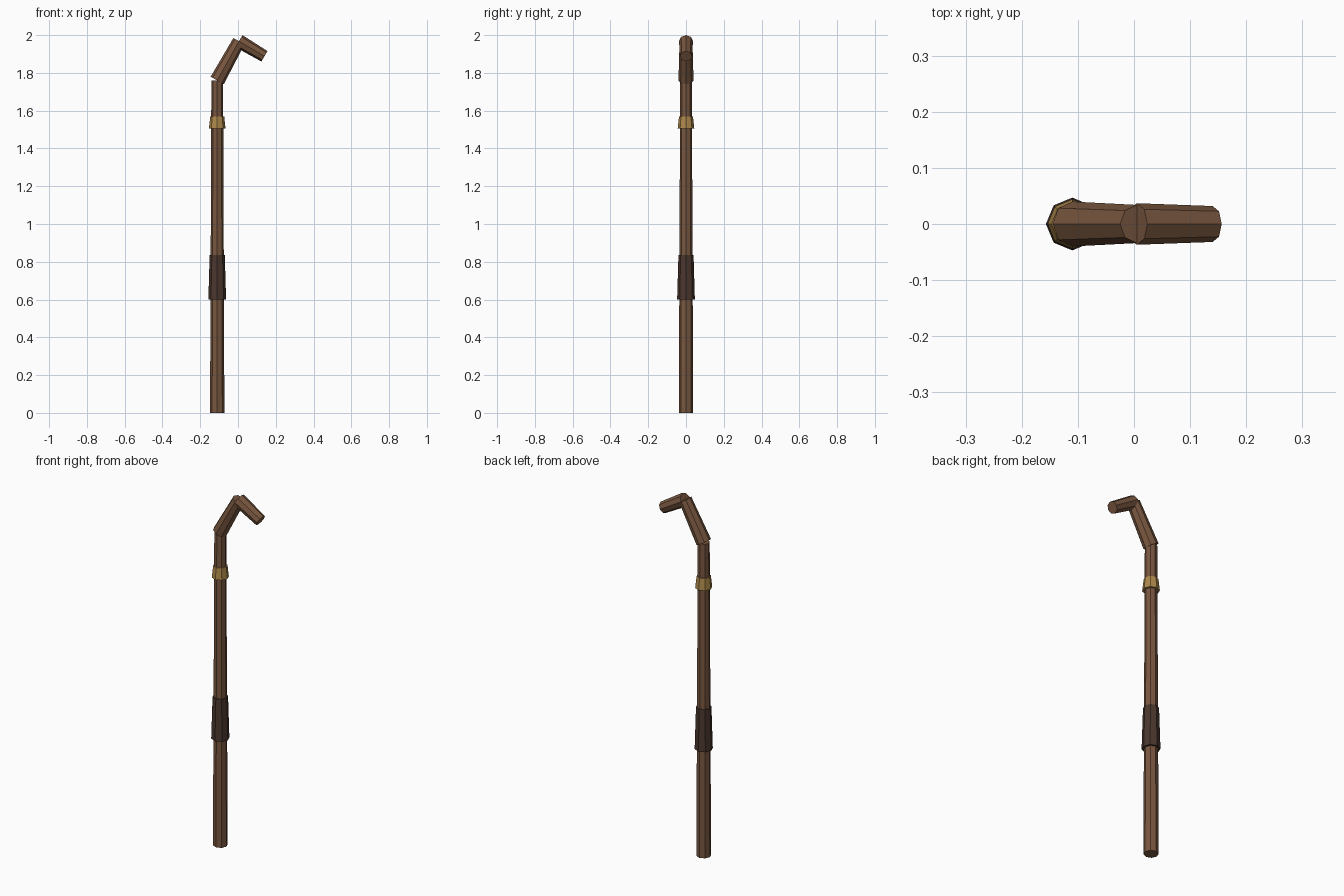
import bpy
from mathutils import Vector

if "Cube" in bpy.data.objects:
    bpy.data.objects.remove(bpy.data.objects["Cube"])


def material(name, rgb):
    m = bpy.data.materials.new(name)
    m.diffuse_color = (*rgb, 1)
    m.use_nodes = True
    m.node_tree.nodes["Principled BSDF"].inputs["Base Color"].default_value = m.diffuse_color
    return m


WOOD = material("wood", (0.19, 0.095, 0.05))
LEATHER = material("dark_leather", (0.07, 0.038, 0.027))
BRASS = material("brass", (0.42, 0.25, 0.07))


def tapered_rod(name, start, end, r0, r1, mat):
    """Eight-sided tapered cylinder between two points in the XZ plane."""
    a, b = Vector(start), Vector(end)
    axis = (b - a).normalized()
    side = Vector((0, 1, 0))
    bpy.ops.mesh.primitive_cone_add(vertices=8, radius1=r0, radius2=r1,
                                    depth=(b - a).length, location=(a + b) / 2)
    ob = bpy.context.object
    ob.rotation_euler = (0, side.cross(Vector((0, 0, 1))).angle(side.cross(axis)), 0)
    ob.name = name
    ob.data.materials.append(mat)
    return ob


X = -0.11  # shaft centre line
ELBOW = (0.005, 0, 1.968)

# Long straight shaft
tapered_rod("shaft", (X, 0, 0), (X, 0, 1.76), 0.038, 0.031, WOOD)
# Wrapped hand grip and metal collar
tapered_rod("grip_wrap", (X, 0, 0.60), (X, 0, 0.835), 0.047, 0.040, LEATHER)
tapered_rod("collar", (X, 0, 1.505), (X, 0, 1.57), 0.044, 0.037, BRASS)
# Bent crook in two pieces
tapered_rod("crook_rise", (X, 0, 1.76), ELBOW, 0.040, 0.034, WOOD)
tapered_rod("crook_tip", ELBOW, (0.140, 0, 1.888), 0.037, 0.032, WOOD)
